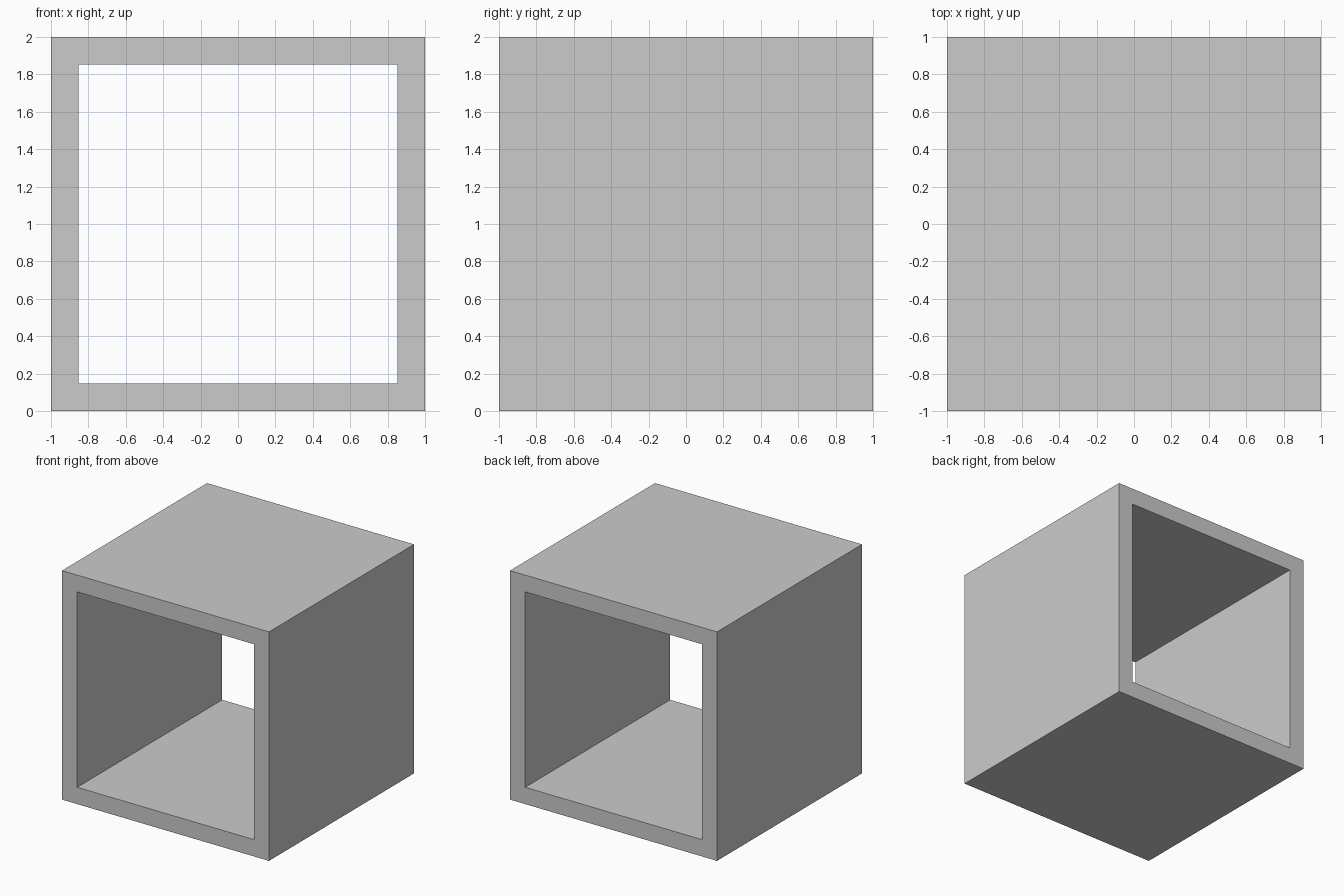
import bpy, bmesh

if "Cube" in bpy.data.objects:
    bpy.data.objects.remove(bpy.data.objects["Cube"])

OUTER = 1.0    # half width of the tube
INNER = 0.853  # half width of the opening


def square(bm, half, y):
    """Square loop of vertices in the xz plane, centred at z = 1."""
    return [bm.verts.new((sx * half, y, 1 + sz * half))
            for sx, sz in ((-1, -1), (1, -1), (1, 1), (-1, 1))]


# Square tube open at front and back
bm = bmesh.new()
loops = [square(bm, OUTER, -1), square(bm, OUTER, 1),
         square(bm, INNER, 1), square(bm, INNER, -1)]
for a, b in zip(loops, loops[1:] + loops[:1]):
    for i in range(4):
        j = (i + 1) % 4
        bm.faces.new((a[i], a[j], b[j], b[i]))
bmesh.ops.recalc_face_normals(bm, faces=bm.faces)

mesh = bpy.data.meshes.new("square_tube")
bm.to_mesh(mesh)
bm.free()
tube = bpy.data.objects.new("square_tube", mesh)
bpy.context.collection.objects.link(tube)
